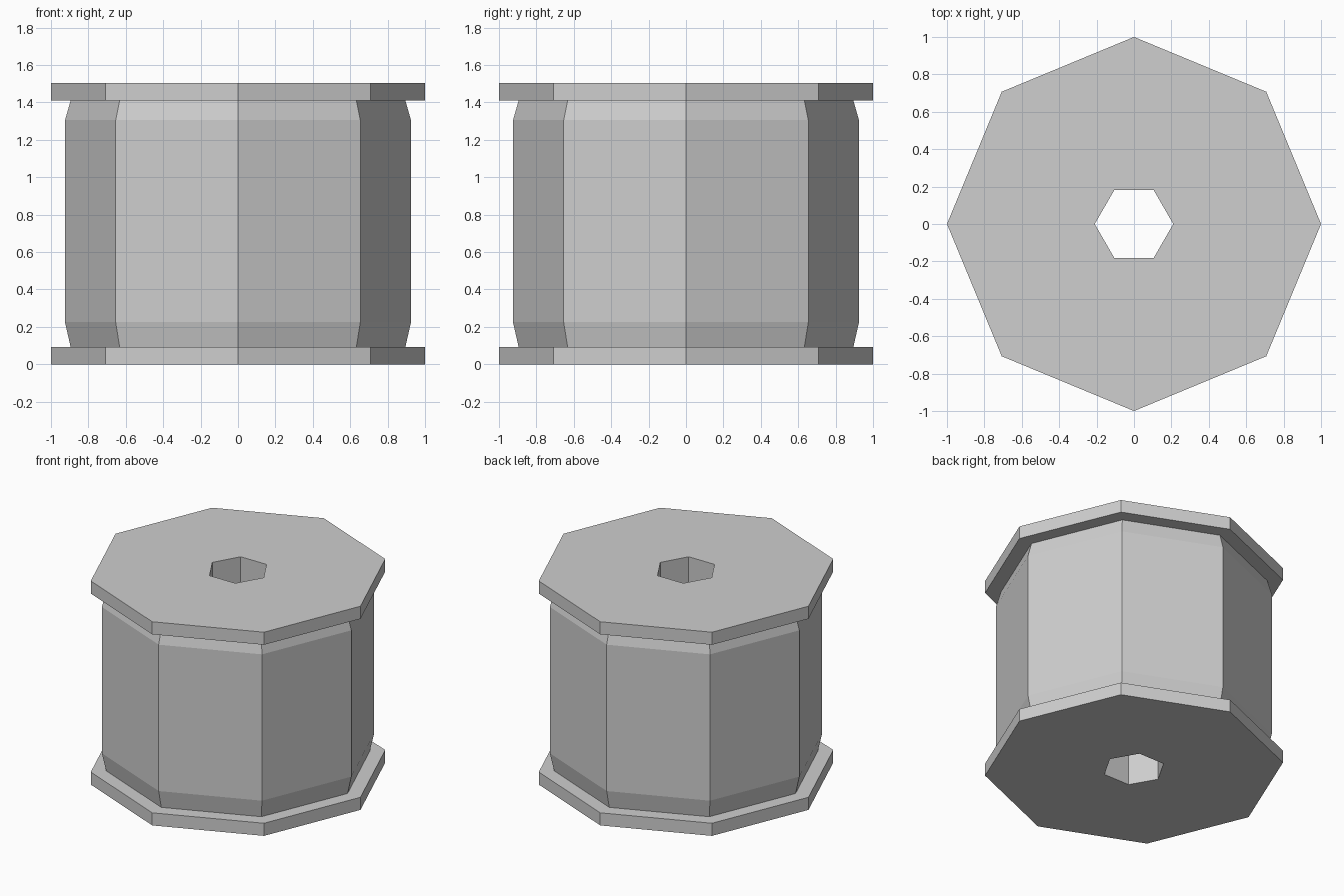
import bpy
import bmesh
from math import cos, sin, tau

cube = bpy.data.objects.get("Cube")
if cube:
    bpy.data.objects.remove(cube)

GREY = (0.62, 0.62, 0.62, 1)
grey = bpy.data.materials.new("light grey")
grey.use_nodes = True
grey.diffuse_color = GREY
grey.node_tree.nodes["Principled BSDF"].inputs["Base Color"].default_value = GREY

BORE = 0.21     # radius of the hexagonal hole
SIDES = 8


def ring(bm, radius, z, sides):
    return [bm.verts.new((radius * cos(tau * i / sides), radius * sin(tau * i / sides), z))
            for i in range(sides)]


def loft(bm, rings):
    """Join successive rings with quads."""
    for low, high in zip(rings, rings[1:]):
        for i in range(len(low)):
            j = (i + 1) % len(low)
            bm.faces.new((low[i], low[j], high[j], high[i]))


def cap(bm, outer, inner):
    """Fill the flat area between the octagonal rim and the hexagonal hole with two halves."""
    half_out, half_in = len(outer) // 2, len(inner) // 2
    for o, h in ((0, 0), (half_out, half_in)):
        rim = [outer[(o + i) % len(outer)] for i in range(half_out + 1)]
        hole = [inner[(h + i) % len(inner)] for i in range(half_in + 1)]
        bm.faces.new(rim + hole[::-1])


def bored_part(name, profile):
    """Octagonal solid from (radius, z) pairs, with a hexagonal hole through it."""
    bm = bmesh.new()
    outer = [ring(bm, r, z, SIDES) for r, z in profile]
    inner = [ring(bm, BORE, profile[k][1], 6) for k in (0, -1)]
    loft(bm, outer)
    loft(bm, inner)
    for k in (0, -1):
        cap(bm, outer[k], inner[k])
    bmesh.ops.recalc_face_normals(bm, faces=bm.faces)
    mesh = bpy.data.meshes.new(name)
    bm.to_mesh(mesh)
    bm.free()
    mesh.materials.append(grey)
    obj = bpy.data.objects.new(name, mesh)
    bpy.context.collection.objects.link(obj)


# End plates and the drum with tapered ends
bored_part("lower_flange", [(1, 0), (1, 0.093)])
bored_part("drum", [(0.895, 0.093), (0.925, 0.225), (0.925, 1.305), (0.895, 1.41)])
bored_part("upper_flange", [(1, 1.41), (1, 1.503)])
